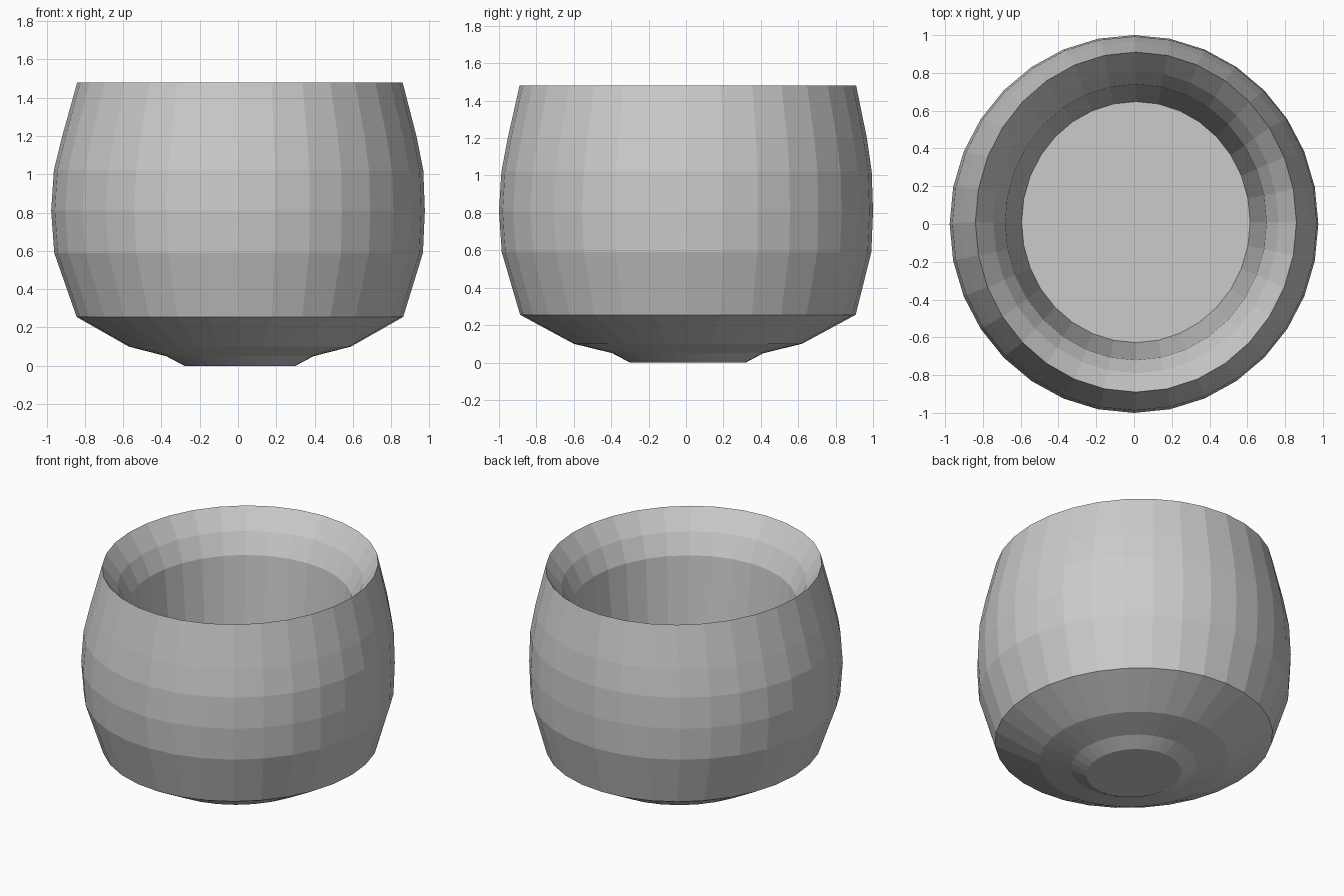
import bpy, bmesh
from math import cos, sin, pi

if "Cube" in bpy.data.objects:
    bpy.data.objects.remove(bpy.data.objects["Cube"])

SIDES = 32


def lathe(name, rings):
    """Skin elliptical rings (x radius, y radius, height, centre shift), capping both ends."""
    bm = bmesh.new()
    loops = []
    for rx, ry, z, c in rings:
        loops.append([bm.verts.new((c + rx * cos(2 * pi * i / SIDES),
                                    c + ry * sin(2 * pi * i / SIDES), z))
                      for i in range(SIDES)])
    for a, b in zip(loops, loops[1:]):
        for i in range(SIDES):
            j = (i + 1) % SIDES
            bm.faces.new((a[i], a[j], b[j], b[i]))
    bm.faces.new(loops[0][::-1])
    bm.faces.new(loops[-1])
    bmesh.ops.recalc_face_normals(bm, faces=bm.faces)
    mesh = bpy.data.meshes.new(name)
    bm.to_mesh(mesh)
    bm.free()
    obj = bpy.data.objects.new(name, mesh)
    bpy.context.collection.objects.link(obj)
    return obj


# outside: foot, flared underside, rounded belly, up to the rim
outside = [
    (0.29, 0.31, 0.0, 0.01),
    (0.385, 0.405, 0.05, 0.01),
    (0.58, 0.61, 0.10, 0.01),
    (0.853, 0.897, 0.255, 0.01),
    (0.963, 0.988, 0.59, 0.003),
    (0.976, 1.0, 0.81, 0.0),
    (0.965, 0.99, 1.02, 0.003),
    (0.925, 0.96, 1.20, 0.007),
    (0.85, 0.90, 1.48, 0.01),
]

# inside: funnel-shaped lip, then a steep wall down to the flat floor
inside = [
    (0.755, 0.80, 1.35, 0.01),
    (0.692, 0.73, 1.215, 0.01),
    (0.605, 0.638, 0.32, 0.01),
]

lathe("round_pot", outside + inside)
